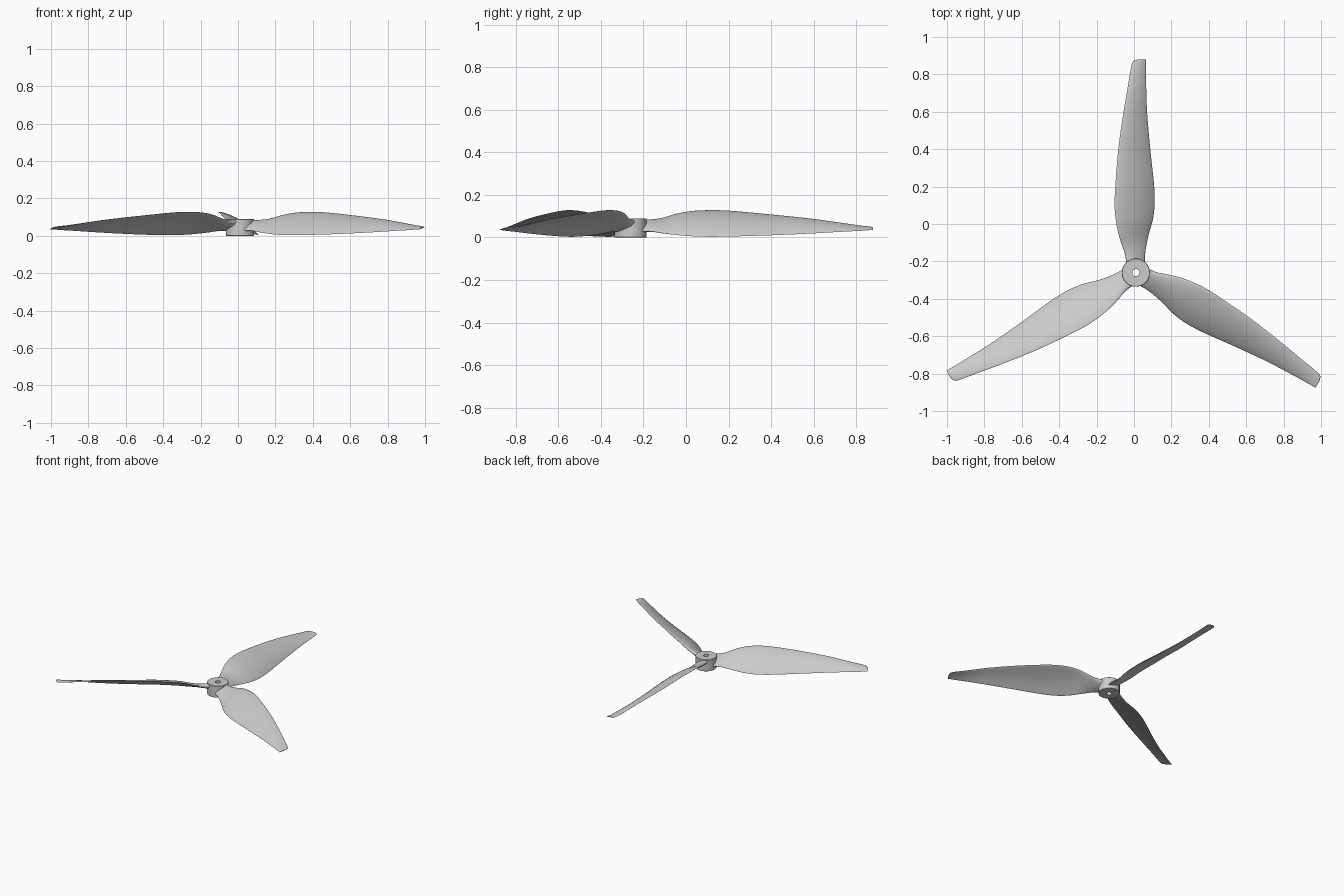
import bpy, bmesh, math
from mathutils import Vector, Matrix

if "Cube" in bpy.data.objects:
    bpy.data.objects.remove(bpy.data.objects["Cube"])

CENTER = Vector((0.01, -0.26, 0))

grey = bpy.data.materials.new("light grey plastic")
grey.diffuse_color = (0.6, 0.6, 0.6, 1)
grey.use_nodes = True
grey.node_tree.nodes["Principled BSDF"].inputs["Base Color"].default_value = grey.diffuse_color


def finish(name, bm, angle):
    bmesh.ops.recalc_face_normals(bm, faces=bm.faces)
    me = bpy.data.meshes.new(name)
    bm.to_mesh(me)
    bm.free()
    me.materials.append(grey)
    ob = bpy.data.objects.new(name, me)
    bpy.context.collection.objects.link(ob)
    bpy.context.view_layer.objects.active = ob
    ob.select_set(True)
    bpy.ops.object.shade_smooth_by_angle(angle=math.radians(angle))
    ob.select_set(False)
    return ob


# Hub: a lathed ring with a shaft hole
def make_hub():
    profile = [(0.019, 0), (0.073, 0), (0.075, 0.002), (0.075, 0.088), (0.073, 0.09), (0.019, 0.09)]
    n = 64
    bm = bmesh.new()
    rings = []
    for i in range(n):
        a = 2 * math.pi * i / n
        rings.append([bm.verts.new(CENTER + Vector((r * math.cos(a), r * math.sin(a), z)))
                      for r, z in profile])
    m = len(profile)
    for i in range(n):
        p, q = rings[i], rings[(i + 1) % n]
        for j in range(m):
            k = (j + 1) % m
            bm.faces.new((p[j], q[j], q[k], p[k]))
    return finish("hub", bm, 40)


# Blade stations: radius, high edge x, low edge x, high z, low z, thickness
STATIONS = [
    (0.045, -0.050, 0.050, 0.078, 0.030, 0.040),
    (0.10, -0.058, 0.050, 0.080, 0.028, 0.032),
    (0.15, -0.076, 0.057, 0.090, 0.020, 0.024),
    (0.21, -0.094, 0.070, 0.109, 0.012, 0.019),
    (0.28, -0.107, 0.090, 0.122, 0.006, 0.017),
    (0.36, -0.114, 0.100, 0.127, 0.003, 0.016),
    (0.46, -0.110, 0.098, 0.125, 0.004, 0.015),
    (0.66, -0.094, 0.077, 0.107, 0.010, 0.013),
    (0.86, -0.066, 0.060, 0.086, 0.019, 0.011),
    (1.00, -0.042, 0.055, 0.066, 0.027, 0.009),
    (1.08, -0.029, 0.053, 0.054, 0.031, 0.008),
    (1.12, -0.020, 0.053, 0.049, 0.034, 0.007),
    (1.134, -0.009, 0.053, 0.046, 0.035, 0.006),
    (1.14, 0.014, 0.053, 0.043, 0.035, 0.005),
]


def smooth_stations(steps):
    out = []
    for i in range(len(STATIONS) - 1):
        b, c = STATIONS[i], STATIONS[i + 1]
        a = STATIONS[max(i - 1, 0)]
        d = STATIONS[min(i + 2, len(STATIONS) - 1)]
        h = c[0] - b[0]
        for s in range(steps):
            t = s / steps
            row = [b[0] + h * t]
            for k in range(1, 6):
                m0 = (c[k] - a[k]) / (c[0] - a[0]) * h
                m1 = (d[k] - b[k]) / (d[0] - b[0]) * h
                row.append((2*t**3 - 3*t*t + 1) * b[k] + (t**3 - 2*t*t + t) * m0
                           + (3*t*t - 2*t**3) * c[k] + (t**3 - t*t) * m1)
            out.append(row)
    out.append(STATIONS[-1])
    return out


# Cambered aerofoil loop for one station
def section(st, half=14):
    r, x0, x1, z0, z1, thick = st
    hi, lo = Vector((x0, r, z0)), Vector((x1, r, z1))
    chord = (lo - hi).length
    normal = Vector((z0 - z1, 0, x1 - x0)).normalized()
    camber = 0.055 * min(1, max(0, (r - 0.05) / 0.2)) * chord
    pts = []
    for i in range(2 * half):
        a = math.pi * i / half
        t = (1 - math.cos(a)) / 2
        side = math.sin(a) * thick / 2 * (1.2 - 0.45 * t)
        pts.append(hi.lerp(lo, t) + normal * (4 * camber * t * (1 - t) + side))
    return pts


def make_blade(name, angle):
    turn = Matrix.Rotation(angle, 3, 'Z')
    bm = bmesh.new()
    loops = [[bm.verts.new(CENTER + turn @ p) for p in section(st)] for st in smooth_stations(4)]
    n = len(loops[0])
    for p, q in zip(loops, loops[1:]):
        for j in range(n):
            k = (j + 1) % n
            bm.faces.new((p[j], p[k], q[k], q[j]))
    bm.faces.new(loops[0])
    bm.faces.new(loops[-1])
    return finish(name, bm, 50)


make_hub()
for i, label in enumerate(("back", "left", "right")):
    make_blade("blade_" + label, i * 2 * math.pi / 3)
